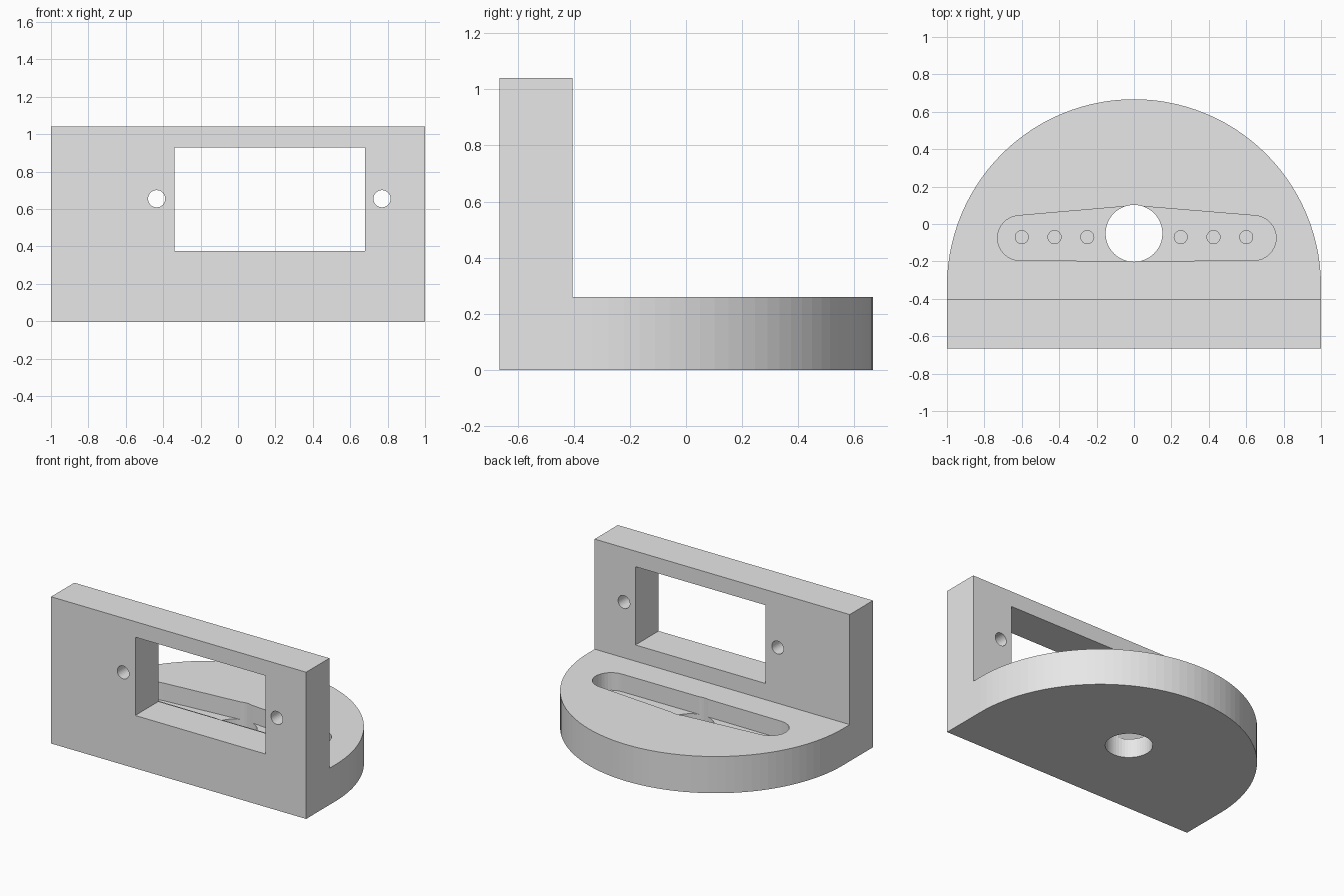
import bpy
import bmesh
from math import cos, sin, radians
from mathutils import Matrix, Vector

if "Cube" in bpy.data.objects:
    bpy.data.objects.remove(bpy.data.objects["Cube"], do_unlink=True)

GREY = (0.8, 0.8, 0.8)
FRONT, WALL_BACK = -0.665, -0.405
BASE_TOP, WALL_TOP = 0.26, 1.04
POCKET_FLOOR = BASE_TOP - 0.125

mat = bpy.data.materials.new("plain grey")
mat.use_nodes = True
mat.diffuse_color = (*GREY, 1)
mat.node_tree.nodes["Principled BSDF"].inputs["Base Color"].default_value = (*GREY, 1)


def arc(cx, cy, r, start, end, steps):
    """Points along an arc, angles in degrees."""
    angles = [radians(start + (end - start) * i / steps) for i in range(steps + 1)]
    return [(cx + r * cos(a), cy + r * sin(a)) for a in angles]


def circle(cx, cy, r, steps=32):
    return arc(cx, cy, r, 0, 360, steps)[:-1]


def prism(outline, low, high):
    """Closed bmesh made by extruding an xy outline from low to high."""
    bm = bmesh.new()
    face = bm.faces.new([bm.verts.new((x, y, low)) for x, y in outline])
    out = bmesh.ops.extrude_face_region(bm, geom=[face])
    top = [v for v in out["geom"] if isinstance(v, bmesh.types.BMVert)]
    bmesh.ops.translate(bm, verts=top, vec=(0, 0, high - low))
    bmesh.ops.recalc_face_normals(bm, faces=bm.faces)
    return bm


def to_object(name, bm):
    mesh = bpy.data.meshes.new(name)
    bm.to_mesh(mesh)
    bm.free()
    mesh.materials.append(mat)
    obj = bpy.data.objects.new(name, mesh)
    bpy.context.collection.objects.link(obj)
    return obj


def cut(target, bm):
    """Subtract a solid from the target, then discard the cutter."""
    cutter = to_object("cutter", bm)
    cutter.hide_render = True
    mod = target.modifiers.new("cut", "BOOLEAN")
    mod.operation, mod.solver, mod.object = "DIFFERENCE", "EXACT", cutter
    bpy.context.view_layer.objects.active = target
    bpy.ops.object.modifier_apply(modifier=mod.name)
    bpy.data.objects.remove(cutter, do_unlink=True)


def cut_wall(target, outline):
    """Cut an xz outline straight through the upright wall."""
    bm = prism(outline, 0.3, 0.8)
    bm.transform(Matrix.Rotation(radians(90), 4, "X"))
    cut(target, bm)


# Half-round base, with its front strip raised into the upright wall
bm = prism(arc(0, -0.333, 1, 0, 180, 56) + [(-1, FRONT), (1, FRONT)], 0, BASE_TOP)
bmesh.ops.bisect_plane(bm, geom=bm.verts[:] + bm.edges[:] + bm.faces[:],
                       plane_co=(0, WALL_BACK, 0), plane_no=(0, 1, 0))
strip = [f for f in bm.faces
         if f.normal.z > 0.9 and f.calc_center_median().y < WALL_BACK]
out = bmesh.ops.extrude_face_region(bm, geom=strip)
bmesh.ops.delete(bm, geom=[f for f in strip if f.is_valid], context="FACES_ONLY")
bmesh.ops.translate(bm, verts=[v for v in out["geom"] if isinstance(v, bmesh.types.BMVert)],
                    vec=Vector((0, 0, WALL_TOP - BASE_TOP)))
bmesh.ops.recalc_face_normals(bm, faces=bm.faces)
bracket = to_object("mounting_bracket", bm)

# Rectangular window and its two screw holes
cut_wall(bracket, [(-0.34, 0.375), (0.68, 0.375), (0.68, 0.93), (-0.34, 0.93)])
for x in (-0.435, 0.77):
    cut_wall(bracket, circle(x, 0.655, 0.046))

# Tapered arm pocket in the base, widest in the middle
pocket = (arc(-0.61, -0.075, 0.12, 95, 269, 16) + [(0, -0.198)]
          + arc(0.64, -0.075, 0.12, -89, 85, 16) + [(0, 0.098)])
cut(bracket, prism(pocket, POCKET_FLOOR, BASE_TOP + 0.1))

# Through bore and blind screw holes in the pocket floor
cut(bracket, prism(circle(0, -0.05, 0.152, 48), -0.1, BASE_TOP + 0.1))
for x in (0.25, 0.425, 0.6):
    for side in (-1, 1):
        cut(bracket, prism(circle(side * x, -0.07, 0.035, 24),
                           POCKET_FLOOR - 0.08, BASE_TOP + 0.1))
